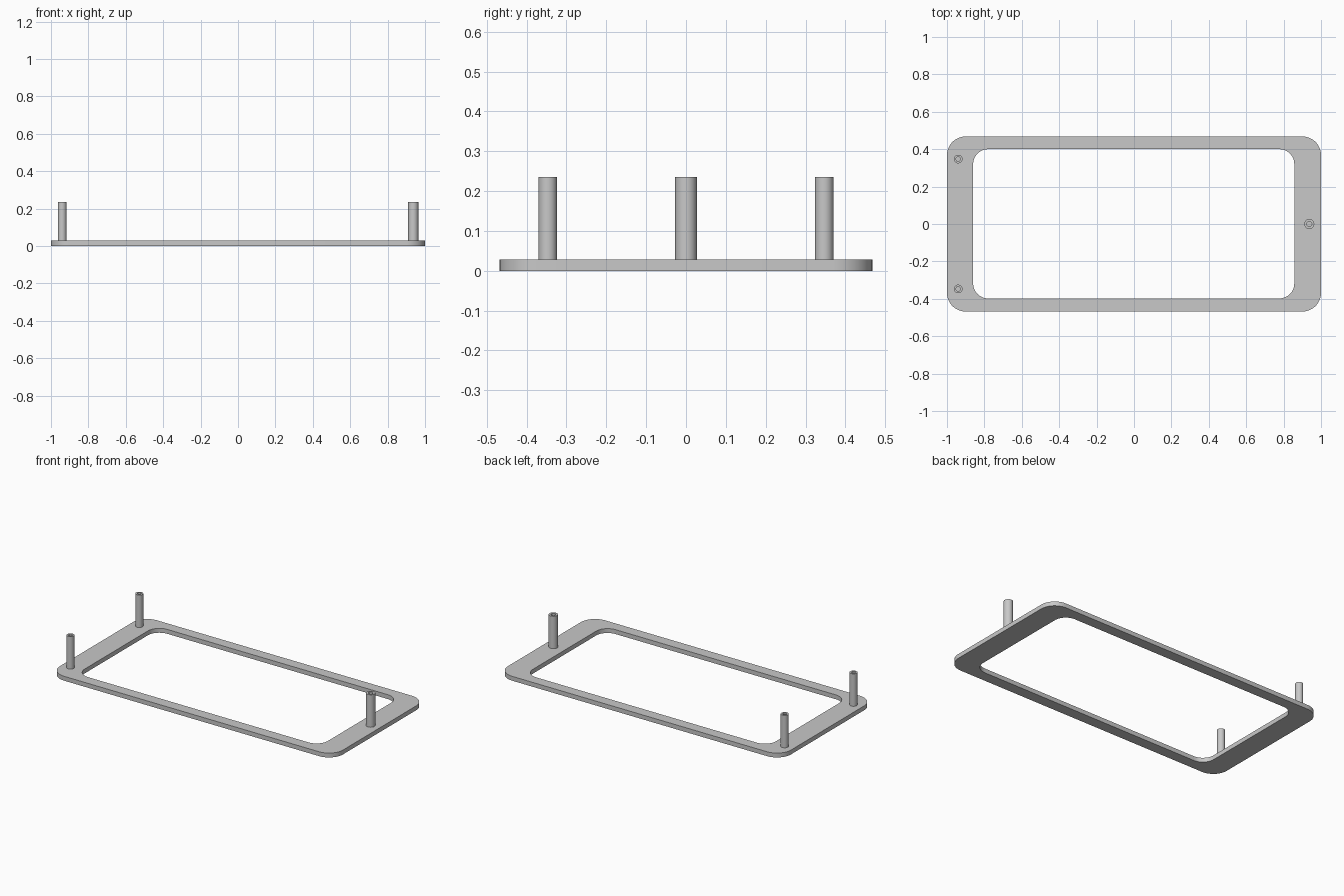
import bpy, bmesh
from math import sin, cos, pi

cube = bpy.data.objects.get("Cube")
if cube:
    bpy.data.objects.remove(cube)

grey = bpy.data.materials.new("light grey")
grey.use_nodes = True
colour = (0.58, 0.58, 0.58, 1)
grey.diffuse_color = colour
grey.node_tree.nodes["Principled BSDF"].inputs["Base Color"].default_value = colour

THICK, TOP = 0.028, 0.235


def rounded_rect(x0, x1, y0, y1, r, steps=12):
    """Counter-clockwise outline with round corners."""
    centres = [(x1 - r, y1 - r), (x0 + r, y1 - r), (x0 + r, y0 + r), (x1 - r, y0 + r)]
    points = []
    for k, (cx, cy) in enumerate(centres):
        for i in range(steps + 1):
            a = (k + i / steps) * pi / 2
            points.append((cx + r * cos(a), cy + r * sin(a)))
    return points


def circle(cx, cy, r, sides=32):
    return [(cx + r * cos(2 * pi * i / sides), cy + r * sin(2 * pi * i / sides))
            for i in range(sides)]


def build(name, loops, closed, cap_last=False):
    """Skin a series of (outline, height) loops into one solid."""
    bm = bmesh.new()
    rings = [[bm.verts.new((x, y, z)) for x, y in outline] for outline, z in loops]
    pairs = list(zip(rings, rings[1:]))
    if closed:
        pairs.append((rings[-1], rings[0]))
    for a, b in pairs:
        n = len(a)
        for i in range(n):
            j = (i + 1) % n
            bm.faces.new((a[i], a[j], b[j], b[i]))
    if cap_last:
        bm.faces.new(rings[-1])
    mesh = bpy.data.meshes.new(name)
    bm.to_mesh(mesh)
    bm.free()
    mesh.materials.append(grey)
    obj = bpy.data.objects.new(name, mesh)
    bpy.context.collection.objects.link(obj)
    bpy.ops.object.select_all(action='DESELECT')
    obj.select_set(True)
    bpy.context.view_layer.objects.active = obj
    bpy.ops.object.shade_smooth_by_angle()
    return obj


# Flat frame with a rounded window
outer = rounded_rect(-1, 1, -0.468, 0.468, 0.1)
inner = rounded_rect(-0.86, 0.857, -0.398, 0.4, 0.08)
build("frame_plate", [(outer, 0), (outer, THICK), (inner, THICK), (inner, 0)], True)

# Hollow posts standing on the frame, with blind holes
posts = [("right_front_post", -0.94, -0.347, 0.023, 0.012),
         ("right_back_post", -0.94, 0.347, 0.023, 0.012),
         ("left_post", 0.937, 0, 0.027, 0.014)]
for name, x, y, radius, bore in posts:
    wall, hole = circle(x, y, radius), circle(x, y, bore)
    build(name, [(wall, THICK), (wall, TOP), (hole, TOP), (hole, THICK + 0.001)],
          False, cap_last=True)
